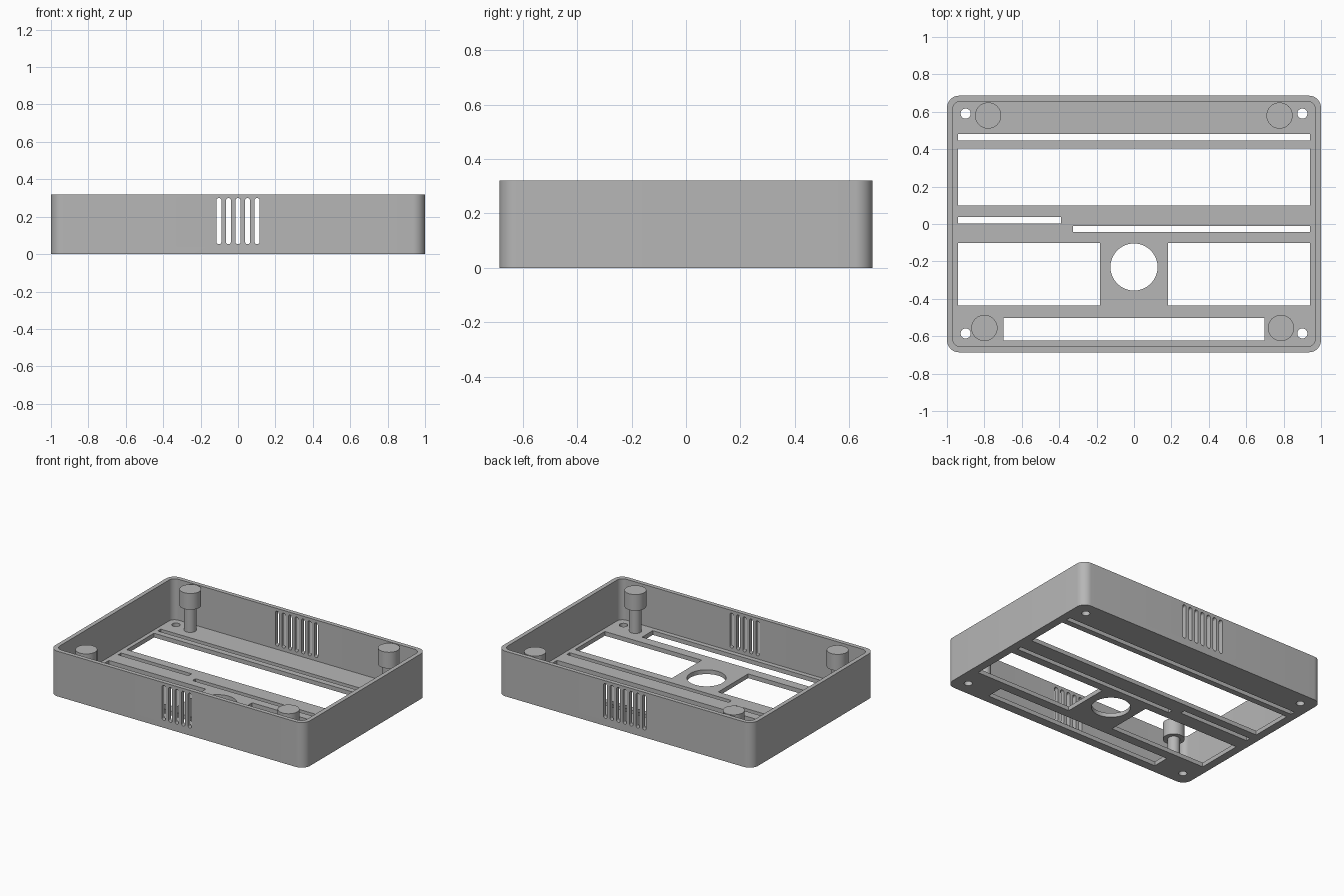
import bpy, bmesh, math
from mathutils import Matrix, Vector

if "Cube" in bpy.data.objects:
    bpy.data.objects.remove(bpy.data.objects["Cube"])

HX, HY, H = 1.0, 0.686, 0.32      # half length, half depth, height
WALL, FLOOR = 0.03, 0.03

grey = bpy.data.materials.new("plain grey")
grey.diffuse_color = (0.47, 0.47, 0.47, 1)
grey.use_nodes = True
grey.node_tree.nodes["Principled BSDF"].inputs["Base Color"].default_value = grey.diffuse_color


def rounded_rect(x0, x1, y0, y1, r=0.0, seg=10):
    """Outline of a rectangle with rounded corners (a circle when r is half the side)."""
    if r <= 0:
        return [(x0, y0), (x1, y0), (x1, y1), (x0, y1)]
    pts = []
    corners = [(x1 - r, y1 - r), (x0 + r, y1 - r), (x0 + r, y0 + r), (x1 - r, y0 + r)]
    for i, (cx, cy) in enumerate(corners):
        for k in range(seg + 1):
            a = math.pi / 2 * (i + k / seg)
            pts.append((cx + r * math.cos(a), cy + r * math.sin(a)))
    return pts


def circle(cx, cy, r):
    return [(cx + r * math.cos(math.tau * i / 40), cy + r * math.sin(math.tau * i / 40))
            for i in range(40)]


def add_prism(bm, outline, z0, z1, matrix=Matrix()):
    bottom = bm.faces.new([bm.verts.new(matrix @ Vector((x, y, z0))) for x, y in outline])
    ext = bmesh.ops.extrude_face_region(bm, geom=[bottom], use_keep_orig=True)
    top = [v for v in ext["geom"] if isinstance(v, bmesh.types.BMVert)]
    bmesh.ops.translate(bm, vec=matrix.to_3x3() @ Vector((0, 0, z1 - z0)), verts=top)


def finish(bm, name):
    bmesh.ops.remove_doubles(bm, verts=bm.verts, dist=1e-5)
    bmesh.ops.recalc_face_normals(bm, faces=bm.faces)
    mesh = bpy.data.meshes.new(name)
    bm.to_mesh(mesh)
    bm.free()
    mesh.materials.append(grey)
    ob = bpy.data.objects.new(name, mesh)
    bpy.context.collection.objects.link(ob)
    return ob


def select(ob):
    bpy.ops.object.select_all(action='DESELECT')
    ob.select_set(True)
    bpy.context.view_layer.objects.active = ob


def cut(ob, cutter):
    cutter.hide_render = True
    select(ob)
    mod = ob.modifiers.new("cut", 'BOOLEAN')
    mod.operation, mod.solver, mod.object = 'DIFFERENCE', 'EXACT', cutter
    bpy.ops.object.modifier_apply(modifier=mod.name)
    bpy.data.objects.remove(cutter)


# Open tray: rounded block with a rounded cavity
bm = bmesh.new()
add_prism(bm, rounded_rect(-HX, HX, -HY, HY, 0.065), 0, H)
tray = finish(bm, "tray")
bm = bmesh.new()
add_prism(bm, rounded_rect(-HX + WALL, HX - WALL, -HY + WALL, HY - WALL, 0.045), FLOOR, H + 0.2)
cut(tray, finish(bm, "cavity_cutter"))

# Floor openings: x0, x1, y0, y1
bm = bmesh.new()
for x0, x1, y0, y1 in [
    (-0.942, 0.942, 0.446, 0.48),
    (-0.942, 0.942, 0.099, 0.404),
    (-0.942, -0.39, 0.003, 0.037),
    (-0.327, 0.942, -0.043, -0.01),
    (-0.942, -0.182, -0.436, -0.101),
    (0.182, 0.942, -0.436, -0.101),
    (-0.697, 0.697, -0.623, -0.503),
]:
    add_prism(bm, rounded_rect(x0, x1, y0, y1), -0.1, 0.045)

# Round centre opening and corner screw holes
add_prism(bm, circle(0, -0.23, 0.126), -0.1, 0.045)
for sx in (-0.9, 0.9):
    for y in (-0.585, 0.59):
        add_prism(bm, circle(sx, y, 0.027), -0.1, 0.045)

# Vent slots: five in the front wall, seven in the back wall
upright = Matrix.Rotation(math.pi / 2, 4, 'X')   # outline y -> z, depth z -> -y
for count, side in ((5, 1), (7, -1)):
    for i in range(count):
        x = (i - (count - 1) / 2) * 0.051
        slot = rounded_rect(x - 0.0135, x + 0.0135, 0.053, 0.3, 0.0134, 6)
        z0, z1 = sorted((side * (HY - 0.06), side * (HY + 0.06)))
        add_prism(bm, slot, z0, z1, upright)
cut(tray, finish(bm, "opening_cutter"))
select(tray)
bpy.ops.object.shade_smooth_by_angle(angle=math.radians(30))

# Standoff posts: thin stem with a wide head
for name, x, y in [("back_left", -0.78, 0.58), ("back_right", 0.778, 0.58),
                   ("front_left", -0.80, -0.556), ("front_right", 0.786, -0.556)]:
    profile = [(0, FLOOR - 0.005), (0.04, FLOOR - 0.005), (0.04, 0.205), (0.07, 0.205), (0.07, H), (0, H)]
    bm = bmesh.new()
    verts = [bm.verts.new((x + r, y, z)) for r, z in profile]
    edges = [bm.edges.new(p) for p in zip(verts, verts[1:])]
    bmesh.ops.spin(bm, geom=verts + edges, cent=(x, y, 0), axis=(0, 0, 1),
                   angle=math.tau, steps=40)
    post = finish(bm, name + "_post")
    select(post)
    bpy.ops.object.shade_smooth_by_angle(angle=math.radians(30))
